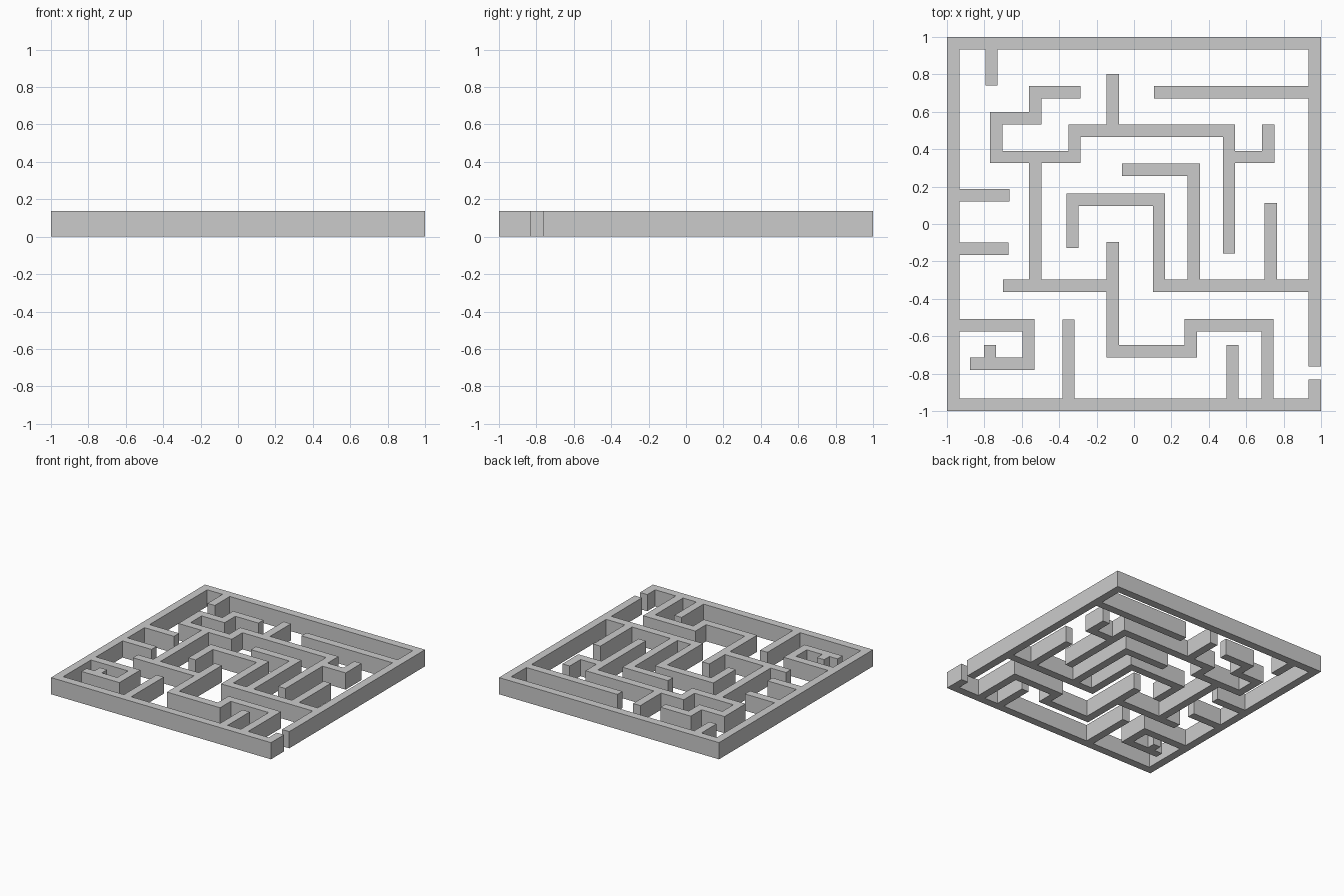
import bpy
import bmesh

if "Cube" in bpy.data.objects:
    bpy.data.objects.remove(bpy.data.objects["Cube"])

HALF = 0.033      # half the wall thickness
HEIGHT = 0.137
E = 1 - HALF      # centre line of the outer walls

# Wall centre lines seen from above; ends are squared off by HALF
FRAME = [
    [(E, -0.73), (E, E), (-E, E), (-E, -E), (E, -E), (E, -0.864)],
]
WALLS = [
    # stubs and branches off the outer frame
    [(-0.762, E), (-0.762, 0.773)],
    [(0.14, 0.705), (E, 0.705)],
    [(-E, 0.153), (-0.699, 0.153)],
    [(-E, -0.132), (-0.704, -0.132)],
    [(-E, -0.542), (-0.564, -0.542), (-0.564, -0.748), (-0.843, -0.748)],
    [(-0.77, -0.748), (-0.77, -0.68)],
    [(-0.35, -E), (-0.35, -0.544)],
    [(0.527, -E), (0.527, -0.68)],
    # upper winding wall
    [(-0.318, 0.705), (-0.528, 0.705), (-0.528, 0.566), (-0.737, 0.566),
     (-0.737, 0.358), (-0.318, 0.358), (-0.318, 0.498), (0.508, 0.498),
     (0.508, -0.124)],
    [(-0.113, 0.498), (-0.113, 0.769)],
    [(0.508, 0.358), (0.718, 0.358), (0.718, 0.498)],
    # middle crossbars and spirals
    [(-0.528, 0.358), (-0.528, -0.331)],
    [(-0.667, -0.331), (-0.113, -0.331)],
    [(E, -0.331), (0.134, -0.331), (0.134, 0.13), (-0.329, 0.13),
     (-0.329, -0.095)],
    [(0.319, -0.331), (0.319, 0.29), (-0.03, 0.29)],
    [(0.732, -0.331), (0.732, 0.08)],
    # lower step wall
    [(-0.113, -0.128), (-0.113, -0.681), (0.304, -0.681), (0.304, -0.542),
     (0.714, -0.542), (0.714, -E)],
]


def rects(paths):
    """One rectangle per straight run of each path."""
    out = []
    for path in paths:
        for (ax, ay), (bx, by) in zip(path, path[1:]):
            r = (min(ax, bx) - HALF, max(ax, bx) + HALF,
                 min(ay, by) - HALF, max(ay, by) + HALF)
            out.append(tuple(round(v, 4) for v in r))
    return out


def build_walls(name, paths):
    """Merge the rectangles on a shared grid, then raise them to one solid."""
    boxes = rects(paths)
    xs = sorted({v for b in boxes for v in b[:2]})
    ys = sorted({v for b in boxes for v in b[2:]})
    bm = bmesh.new()
    verts = {}

    def vert(i, j):
        if (i, j) not in verts:
            verts[i, j] = bm.verts.new((xs[i], ys[j], 0))
        return verts[i, j]

    for i in range(len(xs) - 1):
        for j in range(len(ys) - 1):
            cx, cy = (xs[i] + xs[i + 1]) / 2, (ys[j] + ys[j + 1]) / 2
            if any(b[0] < cx < b[1] and b[2] < cy < b[3] for b in boxes):
                bm.faces.new([vert(i, j), vert(i + 1, j),
                              vert(i + 1, j + 1), vert(i, j + 1)])

    raised = bmesh.ops.extrude_face_region(bm, geom=bm.faces[:],
                                           use_keep_orig=True)["geom"]
    bmesh.ops.translate(bm, vec=(0, 0, HEIGHT), verts=[
        g for g in raised if isinstance(g, bmesh.types.BMVert)])
    bmesh.ops.recalc_face_normals(bm, faces=bm.faces[:])
    bmesh.ops.dissolve_limit(bm, angle_limit=0.01, verts=bm.verts[:],
                             edges=bm.edges[:])
    mesh = bpy.data.meshes.new(name)
    bm.to_mesh(mesh)
    bm.free()
    obj = bpy.data.objects.new(name, mesh)
    bpy.context.collection.objects.link(obj)
    return obj


# Frame and inner walls form one continuous solid
build_walls("maze_walls", FRAME + WALLS)
